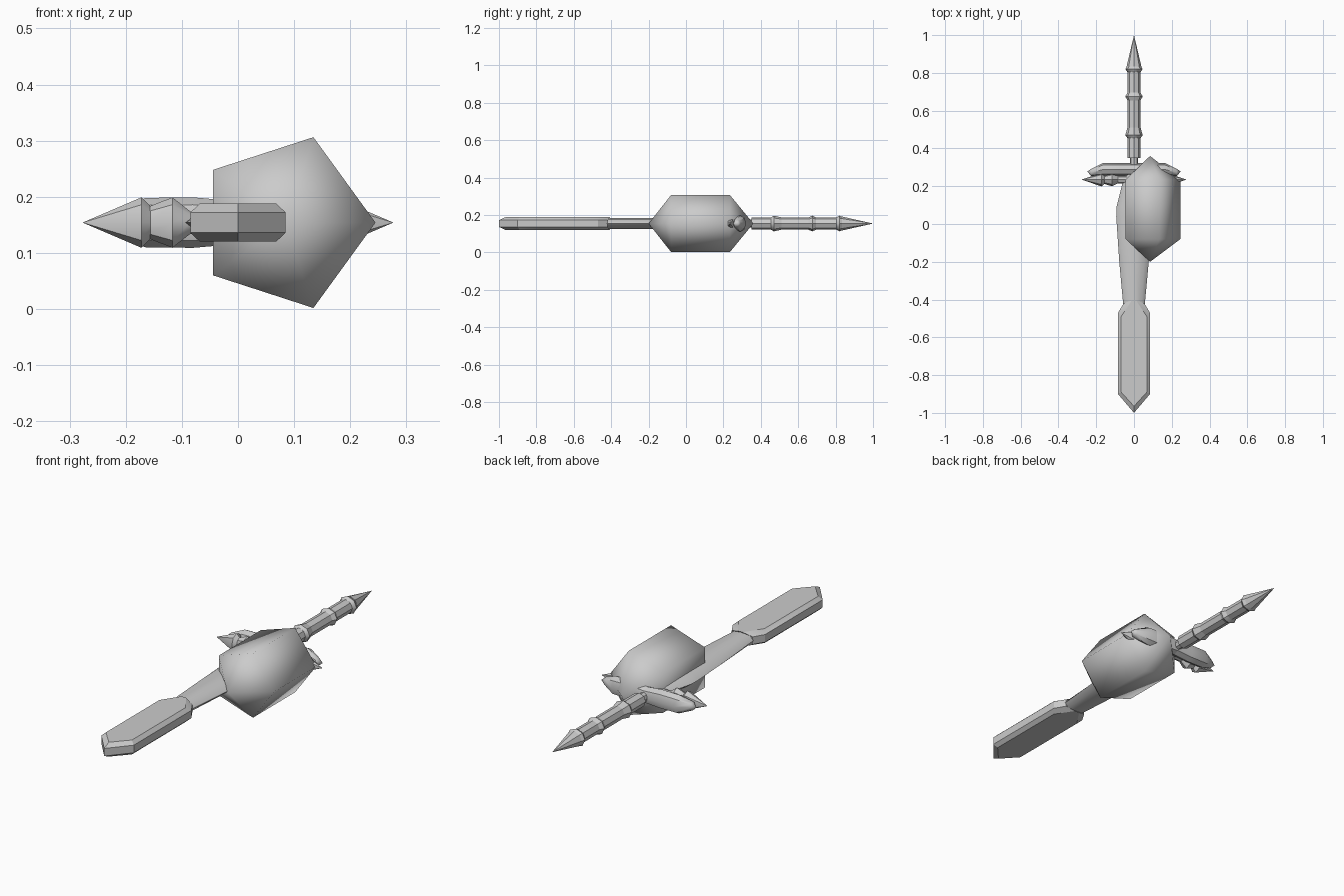
import bpy, bmesh, math
from mathutils import Vector

if "Cube" in bpy.data.objects:
    bpy.data.objects.remove(bpy.data.objects["Cube"])

MID = 0.154  # height of the long axis

mat = bpy.data.materials.new("light grey")
mat.diffuse_color = (0.6, 0.6, 0.6, 1)
mat.use_nodes = True
mat.node_tree.nodes["Principled BSDF"].inputs["Base Color"].default_value = mat.diffuse_color


def loft(name, rings, axis, sides, phase=0.0, smooth=40):
    """Stack rings (position, centre, side radius, vertical radius) along x or y."""
    bm = bmesh.new()
    loops = []
    for pos, centre, ru, rv in rings:
        n = 1 if ru == 0 else sides
        loop = []
        for i in range(n):
            a = phase + 2 * math.pi * i / sides
            u, z = centre + ru * math.cos(a), MID + rv * math.sin(a)
            loop.append(bm.verts.new((u, pos, z) if axis == "y" else (pos, u, z)))
        loops.append(loop)
    for a, b in zip(loops, loops[1:]):
        for i in range(sides):
            j = (i + 1) % sides
            quad = [a[i % len(a)], a[j % len(a)], b[j % len(b)], b[i % len(b)]]
            bm.faces.new(list(dict.fromkeys(quad)))
    for loop in (loops[0], loops[-1]):
        if len(loop) > 2:
            bm.faces.new(loop)
    return finish(name, bm, smooth)


def finish(name, bm, smooth):
    bmesh.ops.recalc_face_normals(bm, faces=bm.faces)
    mesh = bpy.data.meshes.new(name)
    bm.to_mesh(mesh)
    bm.free()
    mesh.materials.append(mat)
    obj = bpy.data.objects.new(name, mesh)
    bpy.context.collection.objects.link(obj)
    bpy.ops.object.select_all(action="DESELECT")
    obj.select_set(True)
    bpy.context.view_layer.objects.active = obj
    bpy.ops.object.shade_smooth_by_angle(angle=math.radians(smooth))
    return obj


# Flat bevelled blade: widest outline at mid height, smaller faces above and below
outer = [(0, -1), (0.085, -0.9), (0.085, -0.47), (0.055, -0.42),
         (-0.055, -0.42), (-0.085, -0.47), (-0.085, -0.9)]
inner = [(0, -0.965), (0.068, -0.89), (0.068, -0.49), (0.012, -0.405),
         (-0.012, -0.405), (-0.068, -0.49), (-0.068, -0.89)]
bm = bmesh.new()
layers = [[bm.verts.new((x, y, z)) for x, y in pts] for pts, z in
          ((inner, MID - 0.034), (outer, MID - 0.018),
           (outer, MID + 0.018), (inner, MID + 0.034))]
for a, b in zip(layers, layers[1:]):
    for i in range(7):
        j = (i + 1) % 7
        bm.faces.new((a[i], a[j], b[j], b[i]))
bm.faces.new(layers[0])
bm.faces.new(layers[-1])
finish("blade", bm, 25)

# Tapered grip running through the body
loft("grip", [(-0.45, 0, 0.055, 0.029), (-0.2, 0, 0.078, 0.03),
              (0.04, 0, 0.094, 0.03), (0.09, 0, 0.093, 0.03),
              (0.24, 0, 0.055, 0.03), (0.29, 0, 0.03, 0.025)], "y", 8)

# Five-sided drum with pointed ends
loft("body", [(-0.2, 0.085, 0, 0), (-0.08, 0.085, 0.16, 0.16),
              (0.235, 0.085, 0.16, 0.16), (0.36, 0.085, 0, 0)], "y", 5, smooth=80)

# Rear rod with collars and a pointed tip
loft("rod", [(0.27, 0, 0.022, 0.022), (0.35, 0, 0.022, 0.022),
             (0.35, 0, 0.035, 0.033), (0.83, 0, 0.035, 0.033)], "y", 8)
for start, peak, end in ((0.455, 0.47, 0.51), (0.655, 0.675, 0.695), (0.805, 0.82, 0.84)):
    loft("collar", [(start, 0, 0.035, 0.033), (peak, 0, 0.046, 0.042),
                    (end, 0, 0.035, 0.033)], "y", 8)
loft("rod_tip", [(0.835, 0, 0.039, 0.037), (1.0, 0, 0, 0)], "y", 8)

for s in (-1, 1):
    # Cross arm with a slanted point
    loft("cross_arm", [(0, 0.288, 0.034, 0.038), (s * 0.08, 0.288, 0.034, 0.045),
                       (s * 0.165, 0.288, 0.034, 0.044), (s * 0.225, 0.273, 0.02, 0.02),
                       (s * 0.248, 0.278, 0, 0)], "x", 8)
    # Segmented spike in front of the arm
    loft("spike_neck", [(0, 0.235, 0.02, 0.02), (s * 0.095, 0.235, 0.02, 0.02)], "x", 8)
    loft("spike_segment", [(s * 0.085, 0.235, 0.02, 0.02), (s * 0.117, 0.235, 0.035, 0.045),
                           (s * 0.16, 0.235, 0.022, 0.028)], "x", 8)
    loft("spike_point", [(s * 0.155, 0.235, 0.022, 0.028), (s * 0.172, 0.235, 0.036, 0.045),
                         (s * 0.277, 0.235, 0, 0)], "x", 8)
